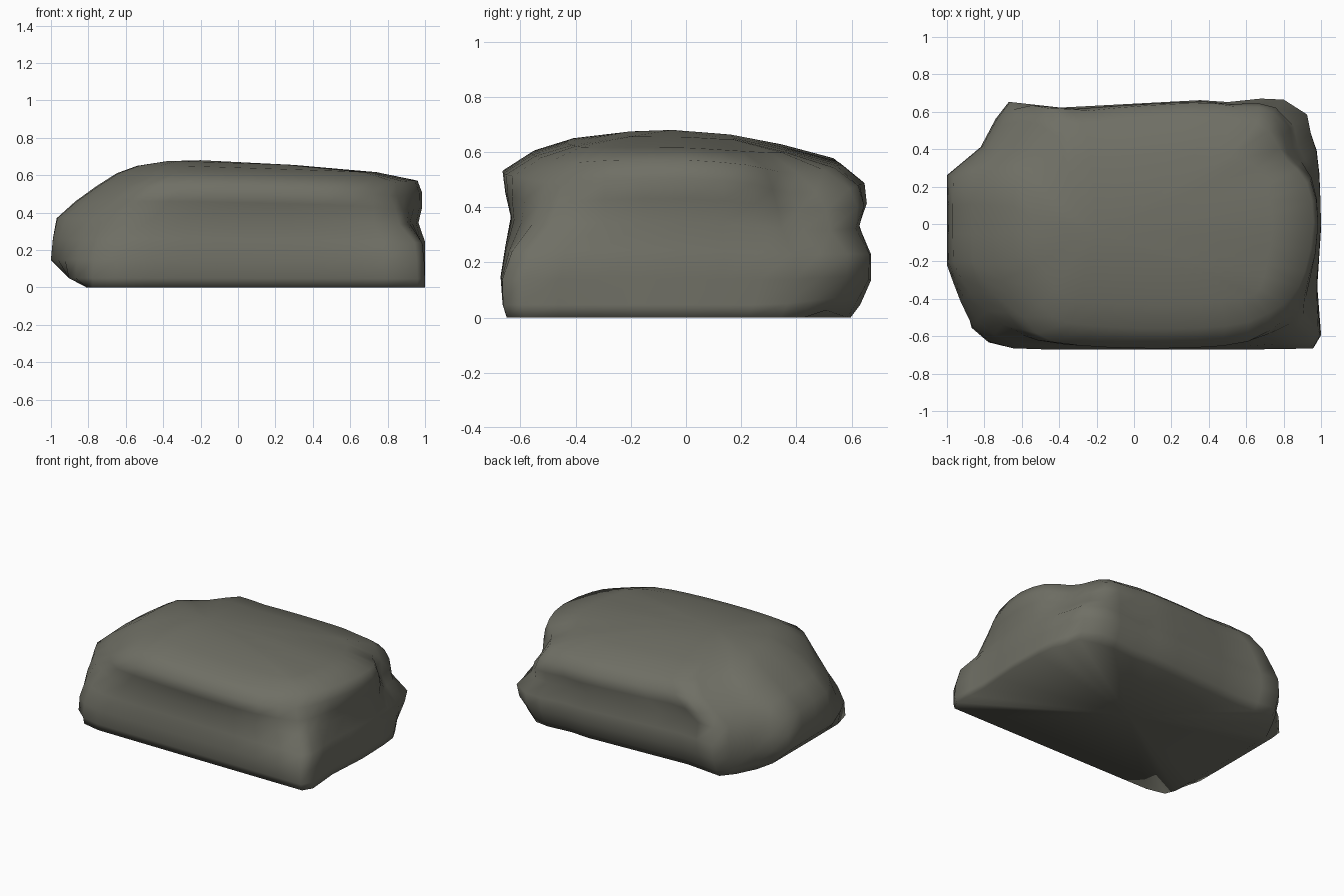
import bpy, bmesh, math
from mathutils import Vector

if "Cube" in bpy.data.objects:
    bpy.data.objects.remove(bpy.data.objects["Cube"])

# Plan outline of the boulder, seen from above
plan = [(-.65, -.67), (.96, -.67), (1, -.6), (.98, -.33), (1, 0), (.99, .4), (.95, .6), (.81, .67),
        (.68, .67), (.5, .65), (.35, .66), (-.4, .62), (-.67, .65), (-.74, .56), (-.82, .41),
        (-1, .26), (-1, -.22), (-.93, -.42), (-.87, -.56), (-.78, -.64)]

# Horizontal layers: height, x min, x max, y min, y max, corner rounding
layers = [(0, -1, 1.0, -.65, .60, 0), (.05, -1, 1.0, -.665, .635, 0),
          (.15, -1, 1.0, -.672, .672, 0), (.26, -.99, 1.0, -.655, .672, 0),
          (.37, -.97, .965, -.635, .64, .03), (.46, -.87, .985, -.655, .67, .06),
          (.54, -.76, .985, -.665, .665, .10), (.61, -.65, .96, -.56, .58, .12),
          (.65, -.54, .74, -.43, .38, .12), (.675, -.38, .3, -.22, .18, .1)]

# Local bulges and hollows: centre, push, radius
dents = [((.95, -.6, .52), (-.07, .11, -.02), .28),
         ((-.8, -.6, .45), (.05, .07, 0), .28),
         ((.95, .5, .50), (-.10, -.10, -.03), .24),
         ((.95, .6, 0), (-.07, -.03, .03), .22)]


def dense(points, step=.2):
    out = []
    for i, p in enumerate(points):
        a, b = Vector(p), Vector(points[(i + 1) % len(points)])
        n = max(1, math.ceil((b - a).length / step))
        out += [a.lerp(b, k / n) for k in range(n)]
    return out


def shape(x, y, z):
    # The top tilts down to the right and to the back
    z *= 1 - .05 * max(0, x + .3) - .10 * max(0, y)
    # The left end is undercut to a straight edge near the ground
    x = max(x, -.81 - 1.9 * z)
    p = Vector((x, y, z))
    q = p.copy()
    for c, push, r in dents:
        q += Vector(push) * math.exp(-((p - Vector(c)).length / r) ** 2 * 1.5)
    q.z = 0 if z == 0 and q.z < .02 else max(q.z, 0)
    return q


bm = bmesh.new()
outline = dense(plan)
rings = []
for z, x0, x1, y0, y1, k in layers:
    ring = []
    for p in outline:
        u, v = p.x, p.y / .67
        f = 1 - k * u * u * v * v
        x = (x0 + x1) / 2 + u * f * (x1 - x0) / 2
        y = (y0 + y1) / 2 + v * f * (y1 - y0) / 2
        ring.append(bm.verts.new(shape(x, y, z)))
    rings.append(ring)

# Sides
n = len(outline)
for a, b in zip(rings, rings[1:]):
    for i in range(n):
        j = (i + 1) % n
        bm.faces.new((a[i], a[j], b[j], b[i]))

# Crown and underside
for ring, c in ((rings[-1], (-.2, -.05, .68)), (rings[0], (.05, 0, 0))):
    tip = bm.verts.new(c)
    for i in range(n):
        bm.faces.new((ring[i], ring[(i + 1) % n], tip))
bmesh.ops.recalc_face_normals(bm, faces=bm.faces)
for f in bm.faces:
    f.smooth = True

mesh = bpy.data.meshes.new("boulder")
bm.to_mesh(mesh)
bm.free()
boulder = bpy.data.objects.new("boulder", mesh)
bpy.context.collection.objects.link(boulder)
mat = bpy.data.materials.new("stone")
mat.diffuse_color = (.16, .16, .13, 1)
mat.use_nodes = True
mat.node_tree.nodes["Principled BSDF"].inputs["Base Color"].default_value = mat.diffuse_color
mesh.materials.append(mat)
